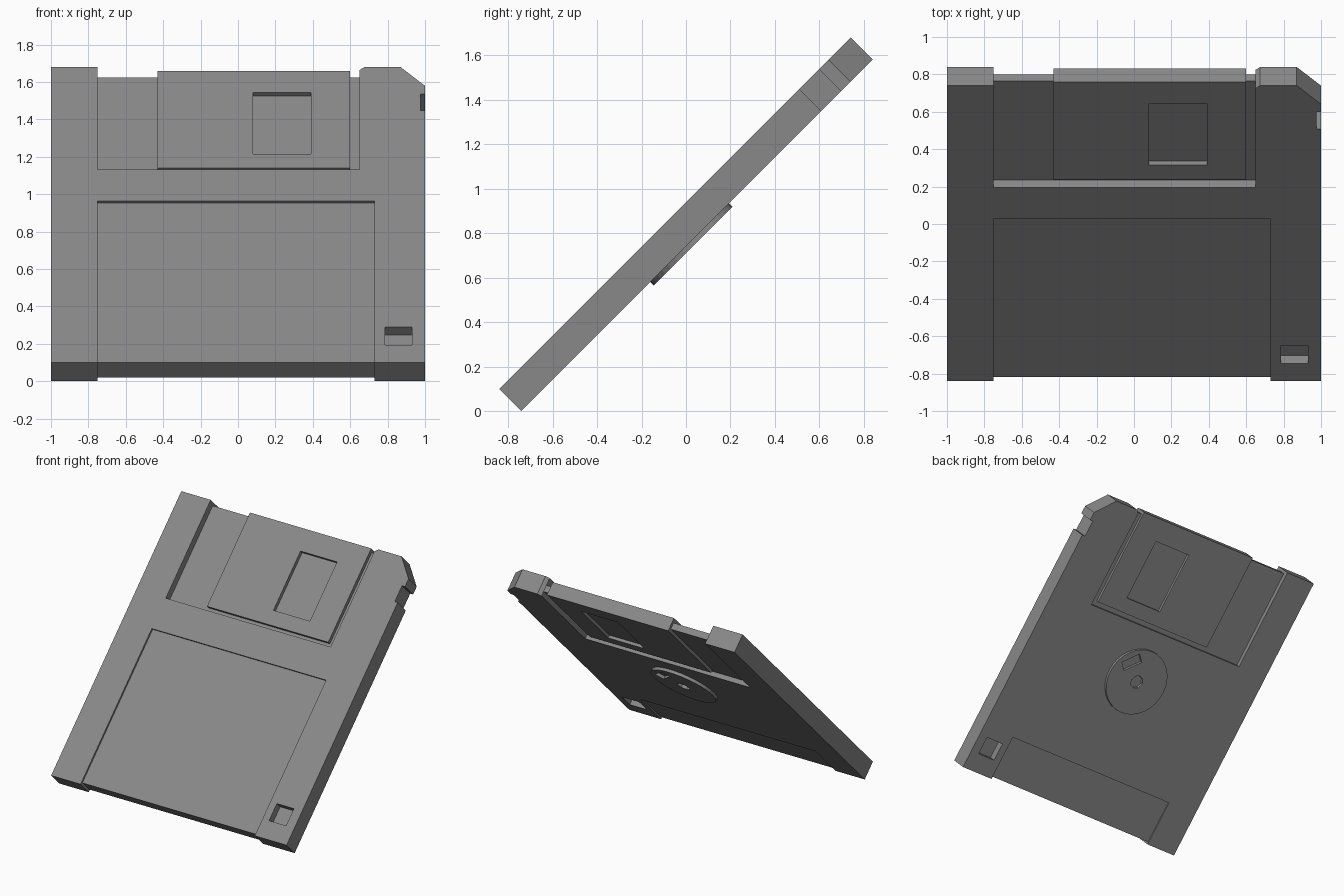
import bpy, bmesh, math
from mathutils import Matrix

if "Cube" in bpy.data.objects:
    bpy.data.objects.remove(bpy.data.objects["Cube"])

grey = bpy.data.materials.new("mid_grey")
grey.use_nodes = True
grey.diffuse_color = (0.25, 0.25, 0.25, 1)
grey.node_tree.nodes["Principled BSDF"].inputs["Base Color"].default_value = (0.25, 0.25, 0.25, 1)

# The disk is laid out flat (x across, y along, z through) and then tilted by this
TILT = Matrix.Translation((0, 0, 0.84)) @ Matrix.Rotation(math.radians(45), 4, 'X')


def prism(name, outline, z0, z1):
    """Extrude a counter-clockwise outline from z0 to z1."""
    bm = bmesh.new()
    face = bm.faces.new([bm.verts.new((x, y, z0)) for x, y in outline])
    top = bmesh.ops.extrude_face_region(bm, geom=[face])["geom"]
    bmesh.ops.translate(bm, vec=(0, 0, z1 - z0),
                        verts=[v for v in top if isinstance(v, bmesh.types.BMVert)])
    bmesh.ops.recalc_face_normals(bm, faces=bm.faces)
    mesh = bpy.data.meshes.new(name)
    bm.to_mesh(mesh)
    bm.free()
    mesh.materials.append(grey)
    obj = bpy.data.objects.new(name, mesh)
    bpy.context.scene.collection.objects.link(obj)
    return obj


def rect(x0, x1, y0, y1):
    return [(x0, y0), (x1, y0), (x1, y1), (x0, y1)]


def ring(cx, cy, r, n):
    return [(cx + r * math.cos(2 * math.pi * i / n),
             cy + r * math.sin(2 * math.pi * i / n)) for i in range(n)]


def cut(obj, cutters):
    """Subtract each (outline, z0, z1) from obj and bake the result."""
    helpers = []
    for outline, z0, z1 in cutters:
        helper = prism("cutter", outline, z0, z1)
        helper.hide_render = True
        helpers.append(helper)
        mod = obj.modifiers.new("cut", 'BOOLEAN')
        mod.operation, mod.solver, mod.object = 'DIFFERENCE', 'EXACT', helper
    bpy.context.view_layer.update()
    done = obj.evaluated_get(bpy.context.evaluated_depsgraph_get())
    mesh = bpy.data.meshes.new_from_object(done)
    obj.modifiers.clear()
    obj.data = mesh
    for helper in helpers:
        bpy.data.objects.remove(helper)


# Case: outline with clipped corner, side notch and inset label edge
case = prism("case", [
    (-1, -1.117), (-0.75, -1.117), (-0.75, -1.1), (0.73, -1.1), (0.73, -1.117), (1, -1.117),
    (1, 0.79), (0.975, 0.79), (0.975, 0.915), (1, 0.915), (1, 0.976), (0.87, 1.117),
    (0.675, 1.117), (0.65, 1.096), (-0.75, 1.096), (-0.75, 1.117), (-1, 1.117)], -0.07, 0.07)

shutter_bay = rect(-0.75, 0.65, 0.345, 1.3)
write_tab = rect(0.785, 0.93, -0.983, -0.849)
cut(case, [
    (shutter_bay, 0.014, 0.2), (shutter_bay, -0.2, -0.035),
    (rect(-0.75, 0.73, -1.3, 0.106), 0.055, 0.2),       # front label
    (rect(-0.75, 0.73, -1.3, -0.775), -0.2, -0.06),     # back label fold
    (write_tab, 0.013, 0.2), (write_tab, -0.2, -0.013)])

# Sliding shutter wrapped round the thin end of the case, window on both sides
shutter = prism("shutter", rect(-0.43, 0.60, 0.38, 1.117), -0.057, 0.043)
cut(shutter, [(rect(0.08, 0.39, 0.489, 0.954), -0.2, 0.2)])

# Hub on the back with centre hole and drive slot
hub_y = -0.047
hub = prism("hub", ring(0, hub_y, 0.25, 32), -0.092, -0.066)
c = math.sqrt(0.5)
slot = [(0.118 + c * (a - b), hub_y + 0.12 + c * (a + b))
        for a, b in rect(-0.035, 0.035, -0.075, 0.075)]
cut(hub, [(ring(0, hub_y, 0.05, 8), -0.2, 0.2), (slot, -0.2, 0.2)])

for part in (case, shutter, hub):
    part.matrix_world = TILT
